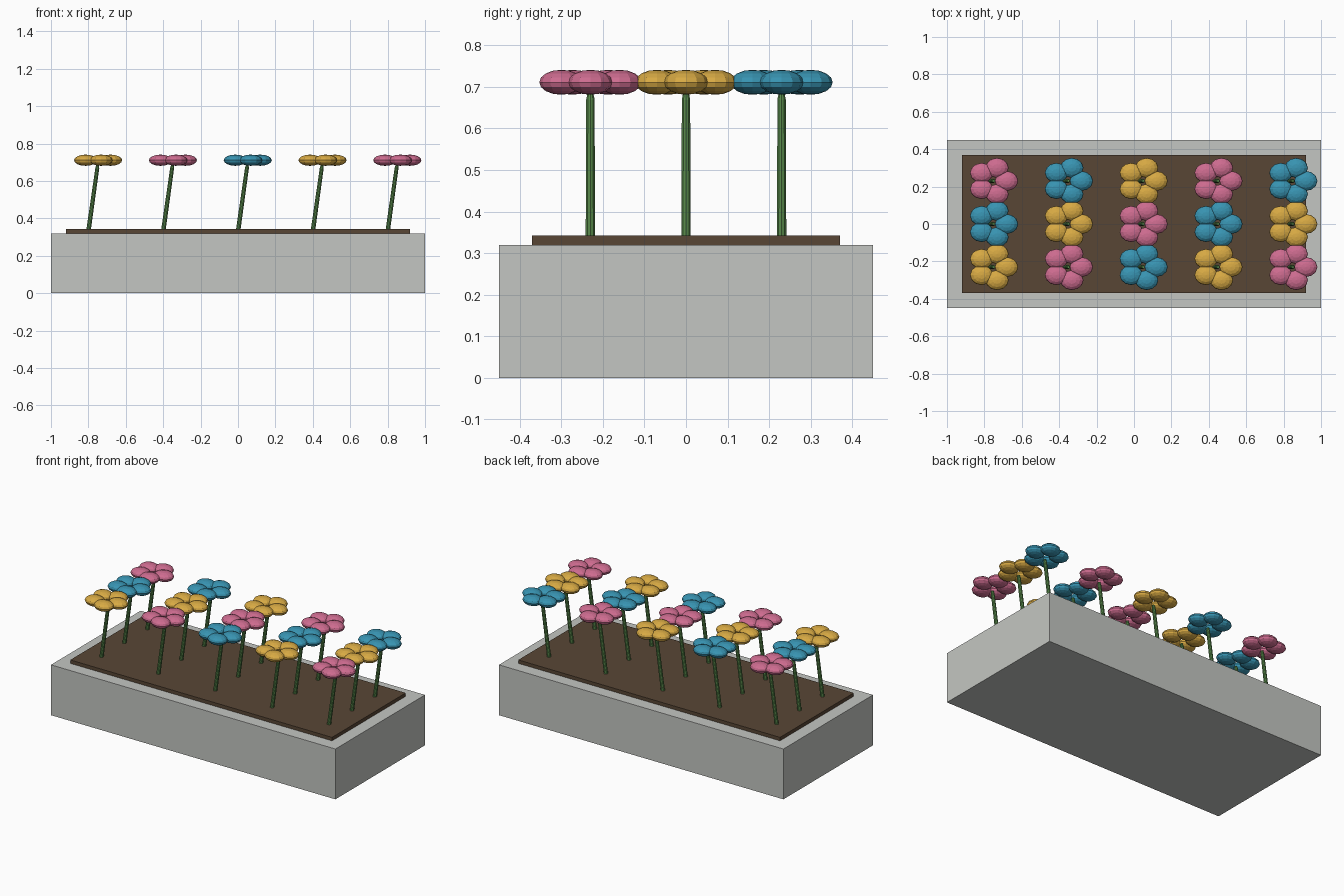
import bpy, bmesh, math
from mathutils import Matrix, Vector

cube = bpy.data.objects.get("Cube")
if cube:
    bpy.data.objects.remove(cube, do_unlink=True)


def material(name, rgb):
    mat = bpy.data.materials.new(name)
    mat.use_nodes = True
    # sRGB bytes to linear
    color = [((c / 255 + 0.055) / 1.055) ** 2.4 for c in rgb] + [1.0]
    mat.diffuse_color = color
    mat.node_tree.nodes["Principled BSDF"].inputs["Base Color"].default_value = color
    return mat


concrete = material("concrete grey", (196, 198, 194))
earth = material("soil brown", (88, 70, 53))
green = material("stem green", (94, 146, 80))
petal_colors = [material("petal yellow", (216, 170, 68)),
                material("petal pink", (206, 108, 144)),
                material("petal blue", (56, 148, 178))]


def add_object(name, bm, mat):
    mesh = bpy.data.meshes.new(name)
    bm.to_mesh(mesh)
    bm.free()
    mesh.materials.append(mat)
    obj = bpy.data.objects.new(name, mesh)
    bpy.context.collection.objects.link(obj)
    return obj


def box(name, size, bottom, mat):
    bm = bmesh.new()
    place = Matrix.Translation((0, 0, bottom + size[2] / 2)) @ Matrix.Diagonal((*size, 1))
    bmesh.ops.create_cube(bm, size=1, matrix=place)
    return add_object(name, bm, mat)


def stem(name, base, top, mat):
    # Leaning stalk with a tapered tip
    bm = bmesh.new()
    axis = Vector(top) - Vector(base)
    turn = axis.to_track_quat("Z", "Y").to_matrix().to_4x4()
    tip = 0.015
    shaft = axis.length - tip
    for start, length, r1, r2 in ((0, shaft, 0.012, 0.0105), (shaft, tip, 0.0105, 0.007)):
        place = Matrix.Translation(base) @ turn @ Matrix.Translation((0, 0, start + length / 2))
        bmesh.ops.create_cone(bm, cap_ends=True, segments=10, radius1=r1,
                              radius2=r2, depth=length, matrix=place)
    return add_object(name, bm, mat)


def blossom(name, center, mat):
    # Five flattened petals in a ring, the first pointing to +x
    bm = bmesh.new()
    ring = 0.0736
    for k in range(5):
        a = k * math.tau / 5
        spot = Vector(center) + Vector((math.cos(a), math.sin(a), 0)) * ring
        place = Matrix.Translation(spot) @ Matrix.Diagonal((0.062, 0.053, 0.03, 1))
        bmesh.ops.create_uvsphere(bm, u_segments=12, v_segments=8, radius=1, matrix=place)
    return add_object(name, bm, mat)


# Planter and soil
box("planter_box", (2, 0.9, 0.32), 0, concrete)
box("soil", (1.84, 0.74, 0.022), 0.32, earth)

# Three rows of five flowers, colours stepping diagonally
for row in range(3):
    for col in range(5):
        x, y = -0.8 + 0.4 * col, -0.23 + 0.23 * row
        label = f"{row + 1}_{col + 1}"
        stem(f"stem_{label}", (x, y, 0.33), (x + 0.05, y, 0.685), green)
        blossom(f"blossom_{label}", (x + 0.045, y, 0.711), petal_colors[(col - row) % 3])
